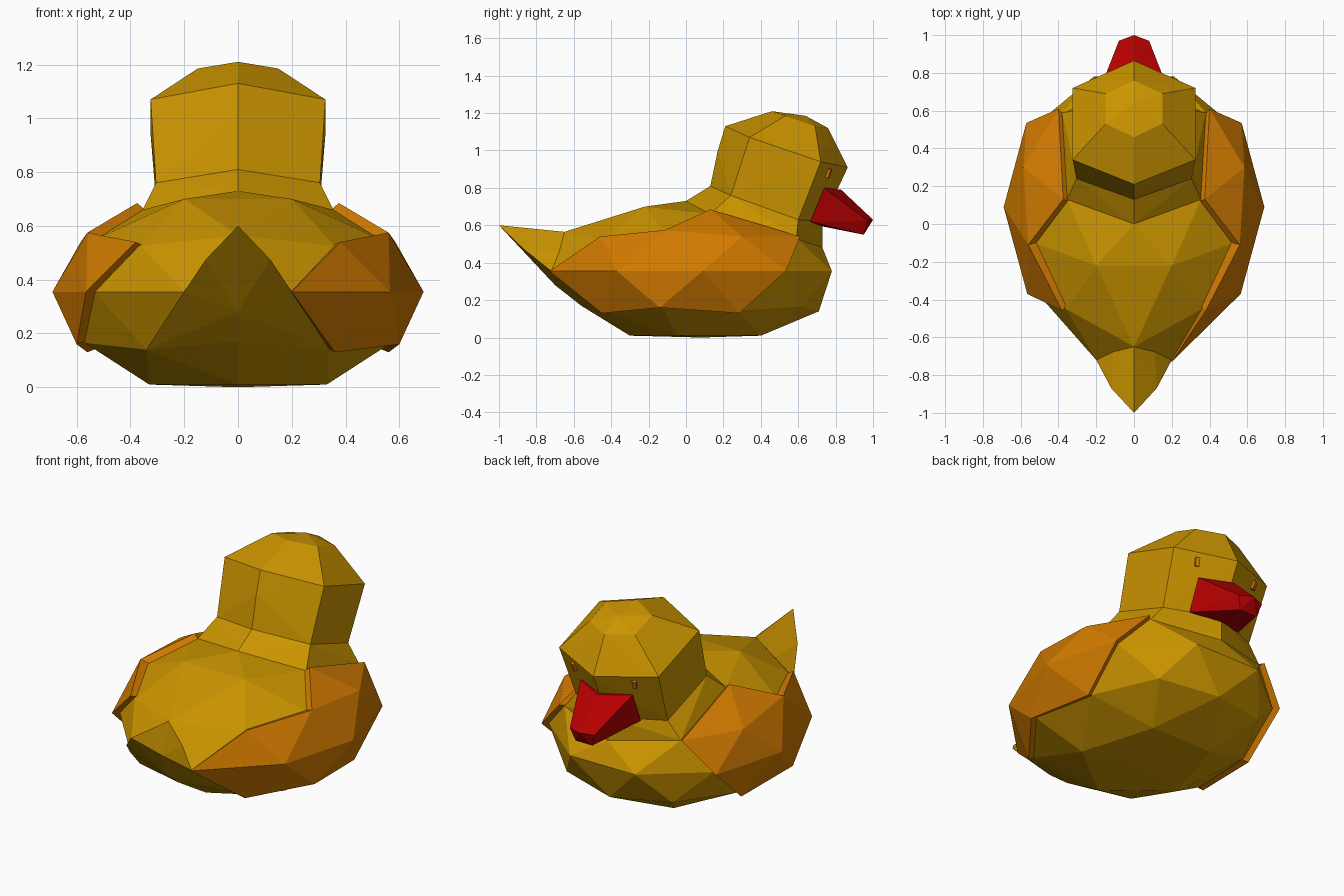
import bpy
import bmesh
from mathutils import Vector, Matrix

default_cube = bpy.data.objects.get("Cube")
if default_cube:
    bpy.data.objects.remove(default_cube, do_unlink=True)


def make_material(name, red, green, blue):
    material = bpy.data.materials.new(name)
    material.use_nodes = True
    colour = (red, green, blue, 1)
    material.diffuse_color = colour
    shader = material.node_tree.nodes["Principled BSDF"]
    shader.inputs["Base Color"].default_value = colour
    shader.inputs["Roughness"].default_value = 0.8
    return material


yellow = make_material("feather yellow", 0.6, 0.3, 0)
orange = make_material("wing orange", 0.64, 0.195, 0)
red = make_material("beak red", 0.47, 0, 0)


def finish(name, bm, material):
    """Turn a bmesh into a flat shaded object."""
    bmesh.ops.recalc_face_normals(bm, faces=bm.faces[:])
    mesh = bpy.data.meshes.new(name)
    bm.to_mesh(mesh)
    bm.free()
    mesh.materials.append(material)
    part = bpy.data.objects.new(name, mesh)
    bpy.context.collection.objects.link(part)
    return part


def faceted_hull(name, centre_points, side_points, material):
    """Faceted convex form from centre line points and mirrored side points."""
    bm = bmesh.new()
    for y, z in centre_points:
        bm.verts.new((0, y, z))
    for x, y, z in side_points:
        bm.verts.new((x, y, z))
        bm.verts.new((-x, y, z))
    result = bmesh.ops.convex_hull(bm, input=bm.verts[:])
    unused = set(result["geom_interior"]) | set(result["geom_unused"])
    loose = [v for v in unused if isinstance(v, bmesh.types.BMVert)]
    bmesh.ops.delete(bm, geom=loose, context="VERTS")
    return finish(name, bm, material)


# Body: faceted ellipsoid in rings, from the flat underside to the back
faceted_hull(
    "body",
    [(0.08, 0), (-0.3, 0.01), (-0.56, 0.17), (0.71, 0.14),
     (-0.7, 0.28), (0.73, 0.48), (-0.65, 0.565), (0, 0.73)],
    [(0.33, -0.04, 0.01), (0.2, 0.4, 0.01),
     (0.57, -0.13, 0.165), (0.345, 0.62, 0.165),
     (0.53, 0.28, 0.145), (0.34, -0.43, 0.14),
     (0.2, -0.72, 0.355), (0.535, -0.34, 0.355), (0.65, 0.09, 0.355),
     (0.54, 0.51, 0.355), (0.213, 0.78, 0.355),
     (0.36, -0.45, 0.525), (0.53, -0.1, 0.55),
     (0.55, 0.29, 0.52), (0.38, 0.59, 0.53),
     (0.2, -0.22, 0.7), (0.355, 0.13, 0.66)],
    yellow)

# Tail: pointed and raised
faceted_hull(
    "tail",
    [(-1, 0.6), (-0.65, 0.565), (-0.7, 0.28)],
    [(0.12, -0.87, 0.475), (0.2, -0.72, 0.355), (0.1, -0.5, 0.45)],
    yellow)

# Neck: collar between body and head
faceted_hull(
    "neck",
    [(0.13, 0.81), (0, 0.73), (0.73, 0.62), (0.73, 0.48)],
    [(0.305, 0.24, 0.76), (0.355, 0.13, 0.66),
     (0.3, 0.6, 0.63), (0.38, 0.59, 0.53)],
    yellow)

# Head: six sided with a bevelled crown
faceted_hull(
    "head",
    [(0.13, 0.81), (0.17, 1), (0.21, 1.13), (0.46, 1.21), (0.64, 1.185),
     (0.76, 1.12), (0.865, 0.91), (0.73, 0.62)],
    [(0.305, 0.24, 0.76), (0.325, 0.34, 1.07), (0.325, 0.72, 0.94),
     (0.3, 0.6, 0.63), (0.15, 0.53, 1.185), (0.15, 0.69, 1.13)],
    yellow)

# Beak: broad at the face, narrowing down to the tip
faceted_hull(
    "beak",
    [(0.83, 0.79), (1, 0.63), (0.7, 0.6)],
    [(0.17, 0.74, 0.8), (0.17, 0.665, 0.62),
     (0.08, 0.97, 0.625), (0.055, 0.95, 0.55)],
    red)

# Wings: faceted shells with a thick rim
wing_points = {
    "tip": (0.2, -0.73, 0.355),
    "top_rear": (0.38, -0.46, 0.54),
    "top_mid": (0.56, -0.11, 0.575),
    "top_peak": (0.375, 0.13, 0.685),
    "top_front": (0.4, 0.61, 0.54),
    "shoulder": (0.585, 0.3, 0.54),
    "rim_rear": (0.565, -0.37, 0.355),
    "rim_mid": (0.69, 0.09, 0.355),
    "rim_front": (0.57, 0.535, 0.355),
    "low_rear": (0.36, -0.45, 0.13),
    "low_mid": (0.6, -0.14, 0.16),
    "low_front": (0.56, 0.285, 0.13),
}
wing_faces = [
    "tip rim_rear top_rear",
    "top_rear rim_rear top_mid",
    "top_mid rim_rear rim_mid",
    "top_mid rim_mid shoulder",
    "top_mid shoulder top_peak",
    "top_peak shoulder top_front",
    "shoulder rim_front top_front",
    "shoulder rim_mid rim_front",
    "tip low_rear rim_rear",
    "rim_rear low_rear low_mid",
    "rim_rear low_mid rim_mid",
    "rim_mid low_mid low_front",
    "rim_mid low_front rim_front",
]


def make_wing(name, side, skipped):
    bm = bmesh.new()
    verts = {key: bm.verts.new((side * x, y, z))
             for key, (x, y, z) in wing_points.items() if key not in skipped}
    for line in wing_faces:
        corners = line.split()
        if not any(corner in skipped for corner in corners):
            bm.faces.new([verts[corner] for corner in corners])
    # Inner skin, pulled towards the middle of the body
    inner = bmesh.ops.extrude_face_region(
        bm, geom=bm.faces[:], use_keep_orig=True)
    middle = Vector((0, 0.05, 0.355))
    for v in inner["geom"]:
        if isinstance(v, bmesh.types.BMVert):
            v.co = middle.lerp(v.co, 0.88)
    return finish(name, bm, orange)


make_wing("left_wing", 1, [])
make_wing("right_wing", -1, ["tip", "low_rear"])

# Eyes: small upright studs, almost flush with the slanted face
for name, side in (("left_eye", 1), ("right_eye", -1)):
    bm = bmesh.new()
    bmesh.ops.create_cube(bm, size=1)
    bmesh.ops.scale(bm, vec=(0.024, 0.03, 0.05), verts=bm.verts[:])
    eye = finish(name, bm, orange)
    tilt = Matrix.Rotation(-0.4 * side, 4, "Z") @ Matrix.Rotation(-0.35, 4, "X")
    eye.matrix_world = Matrix.Translation((0.195 * side, 0.757, 0.88)) @ tilt
